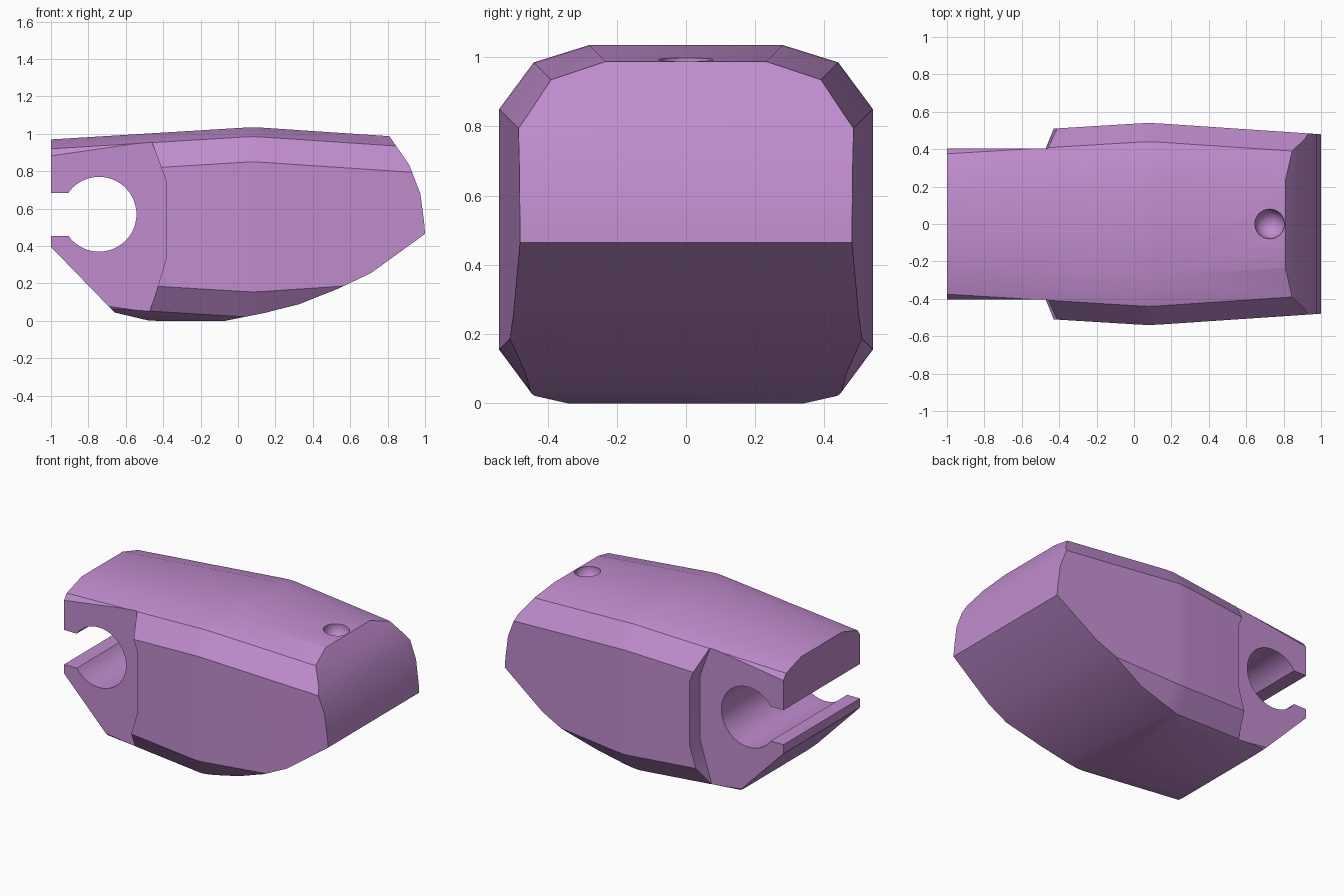
import bpy, bmesh, math

if "Cube" in bpy.data.objects:
    bpy.data.objects.remove(bpy.data.objects["Cube"])

purple = bpy.data.materials.new("soft_purple")
purple.diffuse_color = (0.53, 0.265, 0.62, 1)
purple.use_nodes = True
purple.node_tree.nodes["Principled BSDF"].inputs["Base Color"].default_value = purple.diffuse_color


def make_object(name, bm):
    bmesh.ops.recalc_face_normals(bm, faces=bm.faces)
    mesh = bpy.data.meshes.new(name)
    bm.to_mesh(mesh)
    bm.free()
    mesh.materials.append(purple)
    obj = bpy.data.objects.new(name, mesh)
    bpy.context.collection.objects.link(obj)
    return obj


def loft(name, rings):
    """Skin closed rings of equal length and cap both ends."""
    bm = bmesh.new()
    rows = [[bm.verts.new(p) for p in ring] for ring in rings]
    n = len(rows[0])
    for a, b in zip(rows, rows[1:]):
        for i in range(n):
            j = (i + 1) % n
            bm.faces.new((a[i], a[j], b[j], b[i]))
    bm.faces.new(rows[0])
    bm.faces.new(rows[-1])
    return make_object(name, bm)


def prism(name, profile, y0, y1):
    """Extrude an x-z profile along y."""
    return loft(name, [[(x, y, z) for x, z in profile] for y in (y0, y1)])


def boolean(target, cutter, operation="DIFFERENCE"):
    mod = target.modifiers.new(cutter.name, "BOOLEAN")
    mod.operation = operation
    mod.solver = "EXACT"
    mod.object = cutter
    bpy.context.view_layer.objects.active = target
    bpy.ops.object.modifier_apply(modifier=mod.name)
    bpy.data.objects.remove(cutter)


# Body: twelve-sided section that shrinks towards both ends
half = [(0.28, 1.035), (0.44, 0.985), (0.54, 0.85),
        (0.54, 0.155), (0.44, 0.02), (0.28, -0.03)]


def section(x, inset):
    right = [(x, y - inset, z - math.copysign(inset, z - 0.5)) for y, z in half]
    return right + [(x, -y, z) for x, y, z in reversed(right)]


body = loft("body", [section(-1.1, 0.071), section(0.03, 0.002), section(0.08, 0),
                     section(0.13, 0.002), section(1.1, 0.067)])

# Side outline: rounded nose, flat belly and sloping tail
outline = [(-1, 1.2), (-1, 0.395), (-0.66, 0.045), (-0.47, 0), (-0.07, 0),
           (0.14, 0.042), (0.33, 0.09), (0.53, 0.17), (0.71, 0.255), (1, 0.465),
           (0.995, 0.53), (0.975, 0.68), (0.915, 0.835), (0.81, 0.986), (0.66, 1.2)]
boolean(body, prism("side_outline", outline, -1, 1), "INTERSECT")

# Recessed cheeks at the tail on both sides
cheek = [(-1.2, 1.15), (-0.53, 1.15), (-0.46, 0.955), (-0.385, 0.75),
         (-0.385, 0.33), (-0.44, 0.15), (-0.52, -0.1), (-1.2, -0.1)]
for side in (-1, 1):
    boolean(body, prism("cheek_recess", cheek, side * 0.403, side * 0.8))

# Open round clamp through the tail: bore plus narrower slot
r, cx, cz, lo, hi = 0.2, -0.743, 0.57, 0.455, 0.685
a = math.asin((hi - cz) / r)
steps = 48
arc = [math.pi - a - i * (2 * math.pi - 2 * a) / steps for i in range(steps + 1)]
bore = [(-1.2, lo), (-1.2, hi)] + [(cx + r * math.cos(t), cz + r * math.sin(t)) for t in arc]
boolean(body, prism("clamp_bore", bore, -1, 1))

# Small round dimple on the top near the nose
bm = bmesh.new()
bmesh.ops.create_uvsphere(bm, u_segments=32, v_segments=16, radius=0.08)
bmesh.ops.translate(bm, verts=bm.verts, vec=(0.725, 0, 0.985))
boolean(body, make_object("dimple", bm))

# Smooth the gentle bends, keep the crisp chamfer edges
bpy.ops.object.select_all(action="DESELECT")
body.select_set(True)
bpy.context.view_layer.objects.active = body
bpy.ops.object.shade_smooth_by_angle(angle=math.radians(30))
